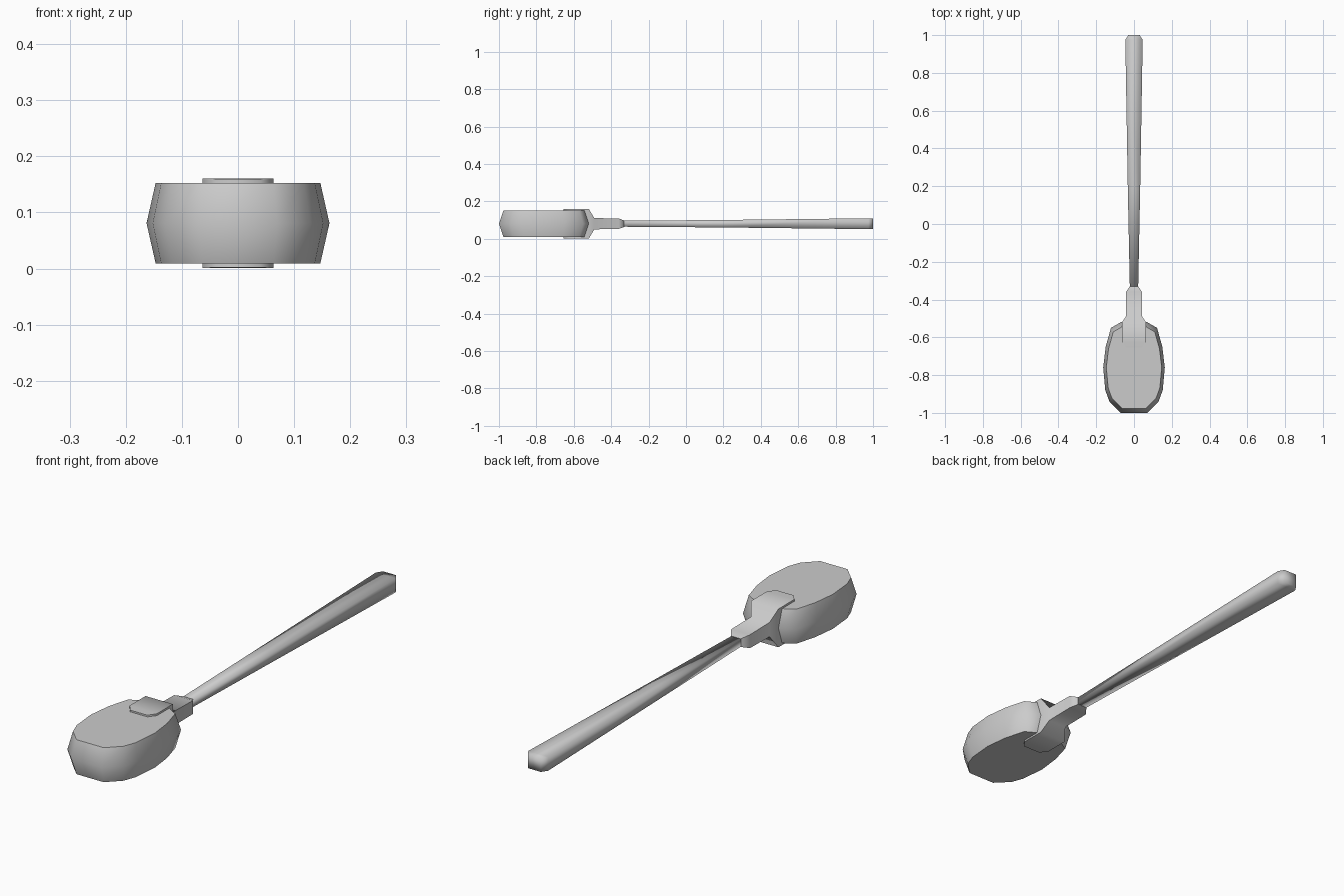
import bpy, bmesh
from math import radians

if "Cube" in bpy.data.objects:
    bpy.data.objects.remove(bpy.data.objects["Cube"])

ZC = 0.081  # height of the long axis


def finish(name, bm, angle):
    bmesh.ops.recalc_face_normals(bm, faces=bm.faces)
    mesh = bpy.data.meshes.new(name)
    bm.to_mesh(mesh)
    bm.free()
    ob = bpy.data.objects.new(name, mesh)
    bpy.context.collection.objects.link(ob)
    bpy.ops.object.select_all(action='DESELECT')
    ob.select_set(True)
    bpy.context.view_layer.objects.active = ob
    bpy.ops.object.shade_smooth_by_angle(angle=radians(angle))
    return ob


def skin(name, rings, angle):
    """Bridge consecutive vertex rings and cap both ends."""
    bm = bmesh.new()
    loops = [[bm.verts.new(p) for p in ring] for ring in rings]
    for a, b in zip(loops, loops[1:]):
        for i in range(len(a)):
            j = (i + 1) % len(a)
            bm.faces.new((a[i], a[j], b[j], b[i]))
    bm.faces.new(loops[0])
    bm.faces.new(loops[-1])
    return finish(name, bm, angle)


def box_ring(y, hx, hz):
    return [(-hx, y, ZC - hz), (hx, y, ZC - hz), (hx, y, ZC + hz), (-hx, y, ZC + hz)]


# Padded oval head: half outline mirrored, three stacked rings
half = [(0.07, -1.0), (0.13, -0.94), (0.152, -0.88), (0.163, -0.76),
        (0.15, -0.65), (0.122, -0.55), (0.07, -0.52)]
outline = half + [(-x, y) for x, y in reversed(half)]


def head_ring(z, s):
    return [(x * s, -0.76 + (y + 0.76) * s, z) for x, y in outline]


skin("head", [head_ring(0.009, 0.9), head_ring(ZC, 1.0), head_ring(0.153, 0.9)], 60)

# Socket gripping the head, narrowing to a square neck
skin("socket", [box_ring(*r) for r in (
    (-0.655, 0.04, 0.079), (-0.625, 0.063, 0.08), (-0.52, 0.063, 0.08),
    (-0.49, 0.043, 0.03), (-0.36, 0.043, 0.028), (-0.33, 0.022, 0.017))], 60)

# Long handle flaring towards a blunt end
skin("handle", [box_ring(*r) for r in (
    (-0.34, 0.022, 0.016), (0.2, 0.033, 0.02),
    (0.975, 0.046, 0.029), (1.0, 0.03, 0.029))], 100)
